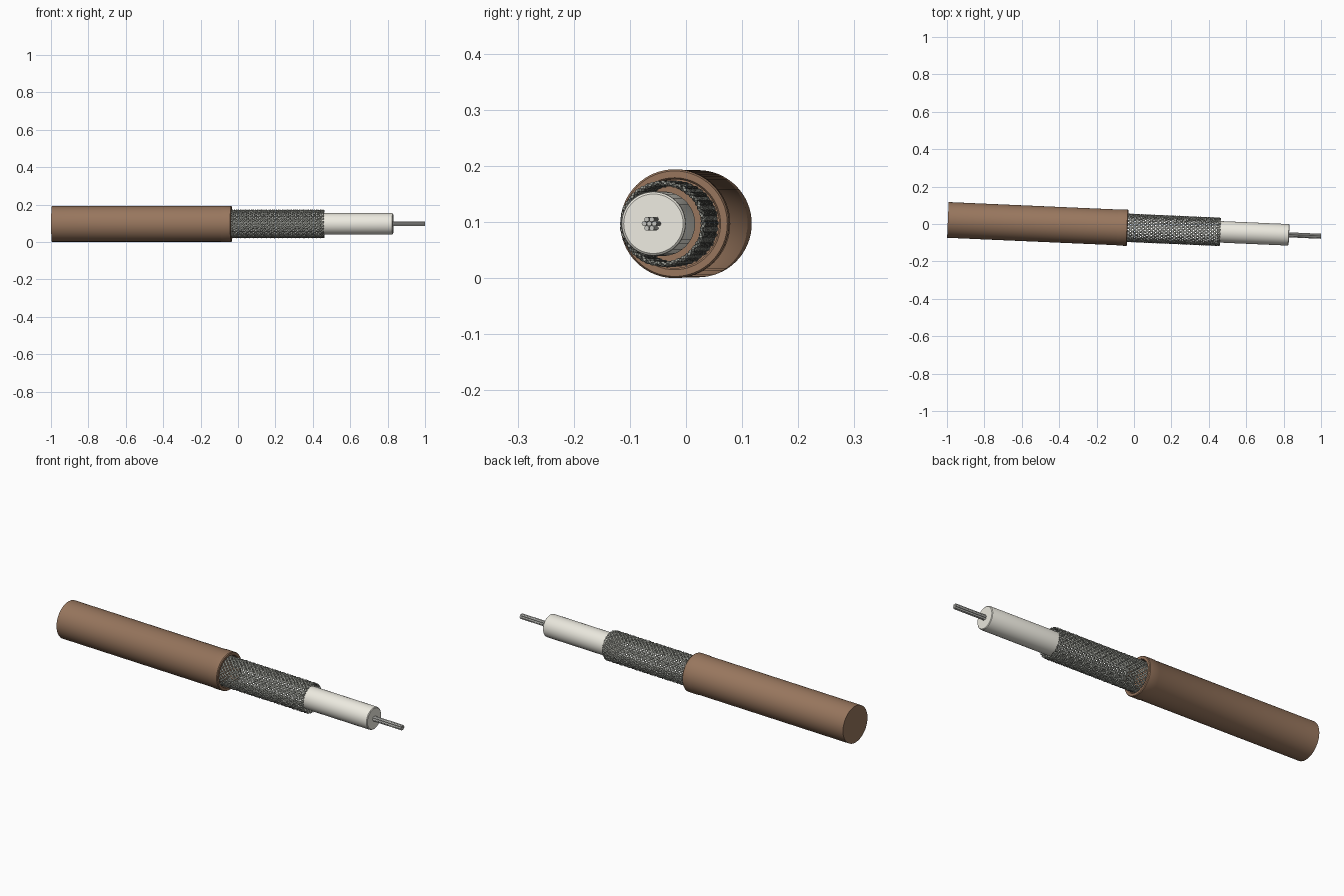
import bpy, bmesh, math
from mathutils import Vector

if "Cube" in bpy.data.objects:
    bpy.data.objects.remove(bpy.data.objects["Cube"])

TILT = math.atan(0.04375)
CENTRE = Vector((0, -0.0218, 0.097))


def material(name, rgb):
    m = bpy.data.materials.new(name)
    m.diffuse_color = (*rgb, 1)
    m.use_nodes = True
    m.node_tree.nodes["Principled BSDF"].inputs["Base Color"].default_value = m.diffuse_color
    return m


BROWN = material("brown_rubber", (0.31, 0.18, 0.11))
WHITE = material("white_plastic", (0.85, 0.83, 0.75))
STEEL = material("braid_metal", (0.36, 0.37, 0.33))
WIRE = material("wire_metal", (0.55, 0.55, 0.52))


def finish(bm, name, mat, angle=35):
    # turn a bmesh into a smooth object lying on the tilted cable axis
    bmesh.ops.recalc_face_normals(bm, faces=bm.faces)
    me = bpy.data.meshes.new(name)
    bm.to_mesh(me)
    bm.free()
    ob = bpy.data.objects.new(name, me)
    bpy.context.collection.objects.link(ob)
    me.materials.append(mat)
    ob.location = CENTRE
    ob.rotation_euler.z = -TILT
    bpy.ops.object.select_all(action='DESELECT')
    ob.select_set(True)
    bpy.context.view_layer.objects.active = ob
    bpy.ops.object.shade_smooth_by_angle(angle=math.radians(angle))
    return ob


def bridge(bm, rings):
    # quads between successive rings, with caps on both ends
    n = len(rings[0])
    for a, b in zip(rings, rings[1:]):
        for i in range(n):
            j = (i + 1) % n
            bm.faces.new((a[i], a[j], b[j], b[i]))
    bm.faces.new(rings[0])
    bm.faces.new(rings[-1])


def lathe(bm, profile, n, cy=0, cz=0):
    # revolve (x, radius) points around the cable axis
    rings = [[bm.verts.new((x, cy + r * math.cos(2 * math.pi * i / n),
                            cz + r * math.sin(2 * math.pi * i / n)))
              for i in range(n)] for x, r in profile]
    bridge(bm, rings)


# outer jacket with a thin lip and a recessed mouth
bm = bmesh.new()
lathe(bm, [(-0.996, 0.0955), (-0.09, 0.0955), (-0.087, 0.097), (-0.038, 0.097),
           (-0.034, 0.094), (-0.034, 0.082), (-0.038, 0.079), (-0.075, 0.079)], 64)
finish(bm, "outer_jacket", BROWN)

# inner insulation
bm = bmesh.new()
lathe(bm, [(0.445, 0.0575), (0.822, 0.0575), (0.827, 0.0565), (0.830, 0.053)], 48)
finish(bm, "inner_insulation", WHITE)

# conductor: one centre wire and six around it
bm = bmesh.new()
for k in range(7):
    d = 0.009 if k else 0
    a = k * math.pi / 3
    lathe(bm, [(0.80, 0.0045), (1.0, 0.0045)], 12, d * math.cos(a), d * math.sin(a))
finish(bm, "conductor_wires", WIRE)

# woven shield: two families of opposite helical wires passing over and under
N, X0, X1, R, AMP, WR = 24, -0.075, 0.46, 0.0720, 0.0022, 0.0030
PITCH = 0.54
TURN = 2 * math.pi / PITCH
STEPS = int((X1 - X0) / PITCH * 2 * N * 2)


def braid_point(x, k, sign):
    t = TURN * (x - X0)
    a = sign * t + 2 * math.pi * k / N
    r = R + sign * AMP * math.cos(N * t + k * math.pi)
    return Vector((x, r * math.cos(a), r * math.sin(a)))


bm = bmesh.new()
for sign in (1, -1):
    for k in range(N):
        rings = []
        for s in range(STEPS + 1):
            x = X0 + (X1 - X0) * s / STEPS
            p = braid_point(x, k, sign)
            tan = (braid_point(x + 1e-3, k, sign) - braid_point(x - 1e-3, k, sign)).normalized()
            out = Vector((0, p.y, p.z))
            out = (out - tan * out.dot(tan)).normalized()
            side = tan.cross(out)
            # slightly flattened oval cross-section
            rings.append([bm.verts.new(p + side * 1.25 * WR * math.cos(c) + out * WR * math.sin(c))
                          for c in (i * math.pi / 3 for i in range(6))])
        bridge(bm, rings)
finish(bm, "braided_shield", STEEL, 65)
